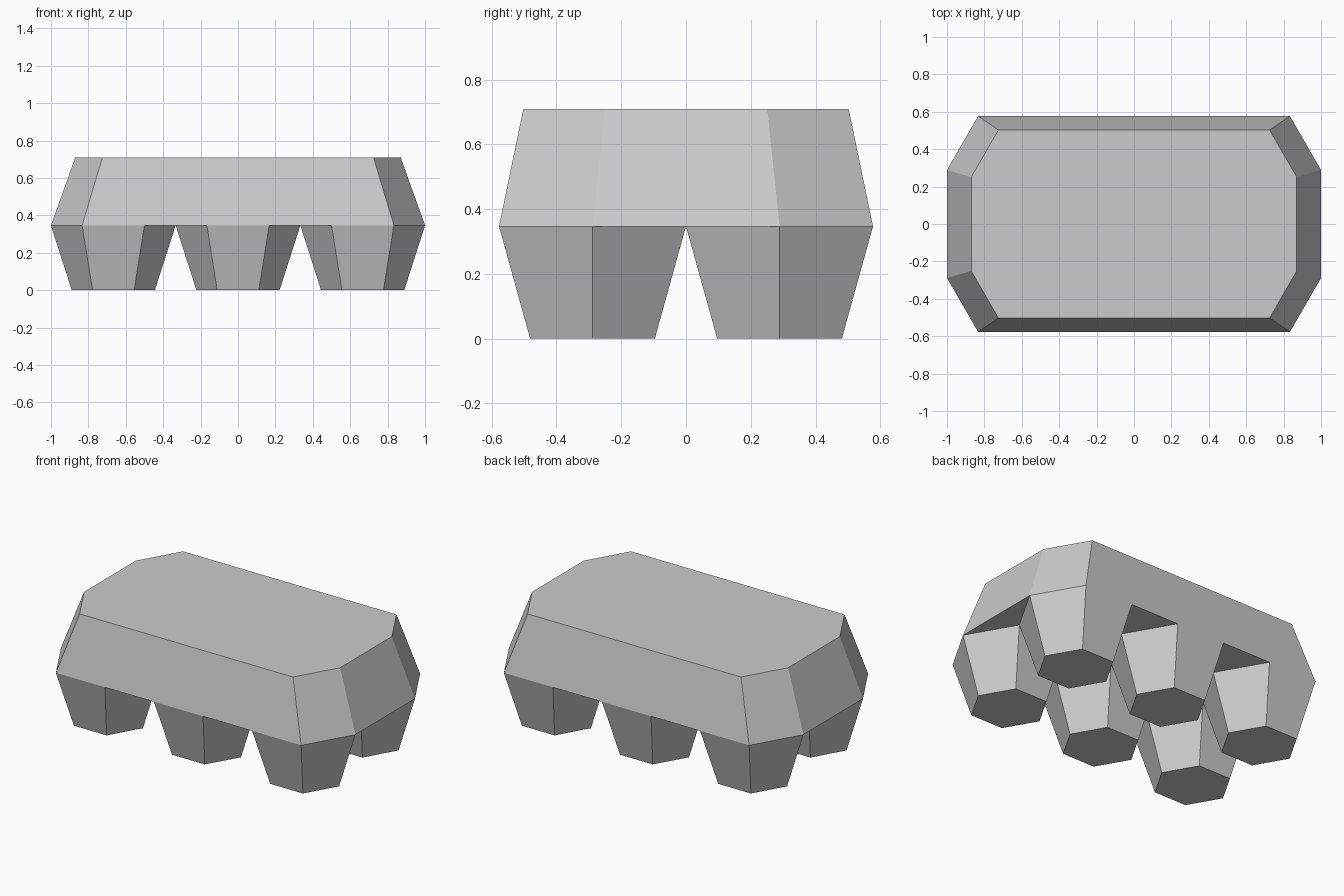
import bpy, bmesh
from math import cos, sin, pi

if "Cube" in bpy.data.objects:
    bpy.data.objects.remove(bpy.data.objects["Cube"])

R = 1 / 3            # hexagon radius at the top of a leg
H = R * cos(pi / 6)  # hexagon half-height
Z_MID, Z_TOP = 0.347, 0.709


def loft(name, lower, upper, z0, z1, cap_top=True):
    """Join two matching outlines (counter-clockwise) into a tapered solid."""
    bm = bmesh.new()
    lo = [bm.verts.new((x, y, z0)) for x, y in lower]
    up = [bm.verts.new((x, y, z1)) for x, y in upper]
    n = len(lo)
    for i in range(n):
        j = (i + 1) % n
        bm.faces.new((lo[i], lo[j], up[j], up[i]))
    bm.faces.new(lo[::-1])
    if cap_top:
        bm.faces.new(up)
    mesh = bpy.data.meshes.new(name)
    bm.to_mesh(mesh)
    bm.free()
    obj = bpy.data.objects.new(name, mesh)
    bpy.context.collection.objects.link(obj)
    return obj


def hexagon(cx, cy, r):
    return [(cx + r * cos(k * pi / 3), cy + r * sin(k * pi / 3)) for k in range(6)]


# Body: long octagon, tapering to the top
a, b = 1.0, 1.0 - R / 2
outline = [(a, -H), (a, H), (b, 2 * H), (-b, 2 * H),
           (-a, H), (-a, -H), (-b, -2 * H), (b, -2 * H)]
loft("body", outline, [(x * 0.87, y * 0.87) for x, y in outline], Z_MID, Z_TOP)

# Legs: two rows of three tapered hexagons, open where they meet the body
for row, cy in (("front", -H), ("back", H)):
    for side, cx in (("left", -2 * R), ("middle", 0), ("right", 2 * R)):
        loft(f"{row}_{side}_leg", hexagon(cx, cy, R * 2 / 3), hexagon(cx, cy, R),
             0, Z_MID, cap_top=False)
